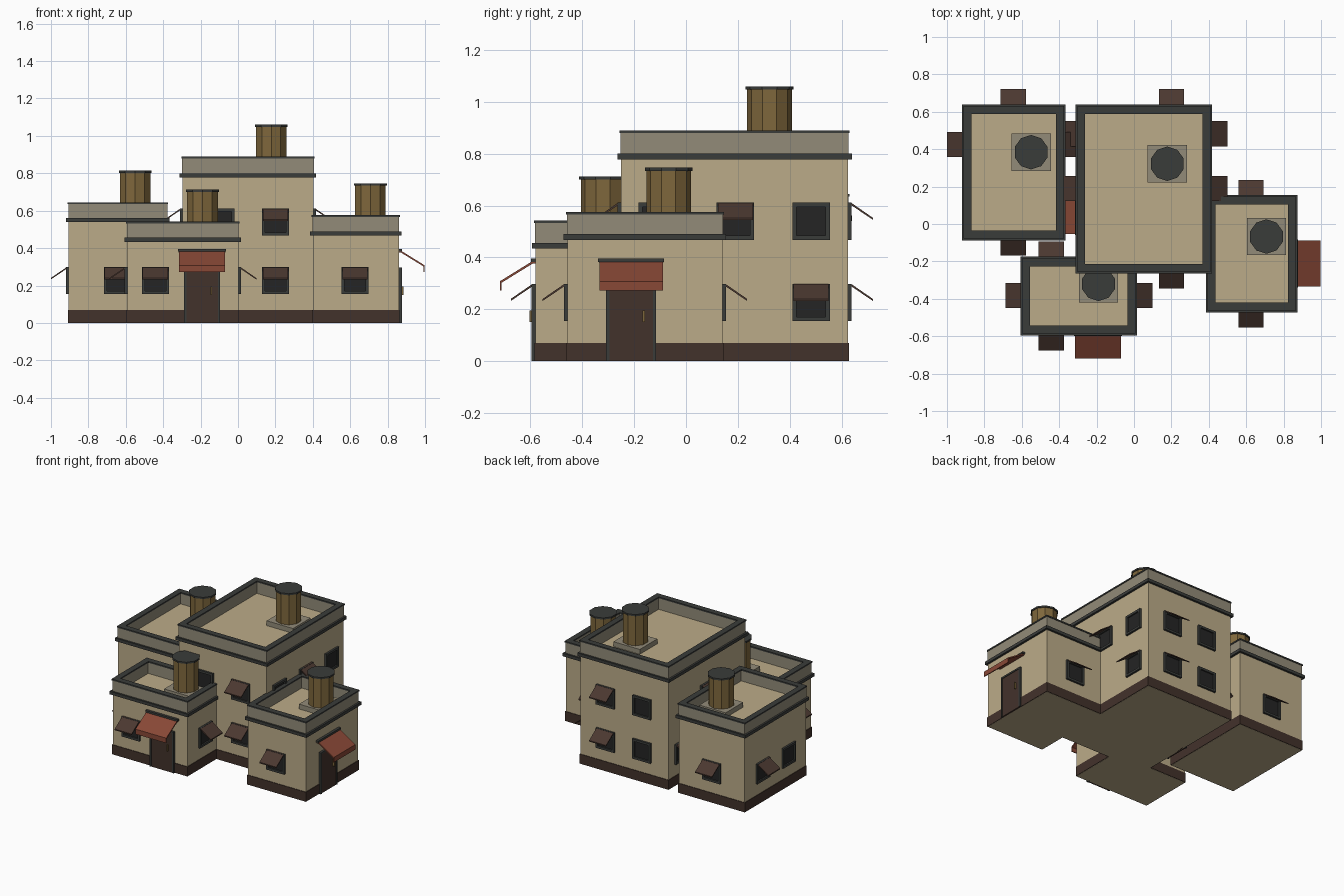
import bpy, bmesh
from math import pi
from mathutils import Matrix, Vector

if "Cube" in bpy.data.objects:
    bpy.data.objects.remove(bpy.data.objects["Cube"])


def mat(name, r, g, b):
    m = bpy.data.materials.new(name)
    m.diffuse_color = (r, g, b, 1)
    m.use_nodes = True
    m.node_tree.nodes["Principled BSDF"].inputs["Base Color"].default_value = m.diffuse_color
    return m


WALL = mat("wall_plaster", 0.50, 0.41, 0.25)
BASE = mat("base_brown", 0.055, 0.032, 0.024)
TRIM = mat("dark_trim", 0.042, 0.045, 0.042)
STONE = mat("parapet_grey", 0.29, 0.26, 0.19)
RED = mat("red_awning", 0.25, 0.065, 0.037)
SHADE = mat("brown_awning", 0.07, 0.04, 0.03)
GLASS = mat("dark_glass", 0.018, 0.018, 0.018)
BRASS = mat("chimney_brass", 0.21, 0.135, 0.045)


def finish(name, bm, m, M=Matrix()):
    bmesh.ops.recalc_face_normals(bm, faces=bm.faces)
    me = bpy.data.meshes.new(name)
    bm.to_mesh(me)
    bm.free()
    me.materials.append(m)
    ob = bpy.data.objects.new(name, me)
    ob.matrix_world = M
    bpy.context.collection.objects.link(ob)
    return ob


def box(name, x0, x1, y0, y1, z0, z1, m, M=Matrix()):
    bm = bmesh.new()
    T = Matrix.Translation(((x0 + x1) / 2, (y0 + y1) / 2, (z0 + z1) / 2))
    bmesh.ops.create_cube(bm, size=1, matrix=T @ Matrix.Diagonal((x1 - x0, y1 - y0, z1 - z0, 1)))
    return finish(name, bm, m, M)


def ring(name, x0, x1, y0, y1, z0, z1, t, m, M=Matrix()):
    """Rectangular frame of wall thickness t, extruded from z0 to z1."""
    bm = bmesh.new()
    loops = []
    for d, z in ((0, z0), (0, z1), (t, z1), (t, z0)):
        pts = ((x0 + d, y0 + d), (x1 - d, y0 + d), (x1 - d, y1 - d), (x0 + d, y1 - d))
        loops.append([bm.verts.new((x, y, z)) for x, y in pts])
    for i in range(4):
        a, b = loops[i], loops[(i + 1) % 4]
        for j in range(4):
            k = (j + 1) % 4
            bm.faces.new((a[j], a[k], b[k], b[j]))
    return finish(name, bm, m, M)


def extrude_profile(name, pts, w, m, M):
    """Closed (y, z) side profile stretched to width w along x."""
    bm = bmesh.new()
    f = bm.faces.new([bm.verts.new((-w / 2, y, z)) for y, z in pts])
    r = bmesh.ops.extrude_face_region(bm, geom=[f])
    bmesh.ops.translate(bm, vec=(w, 0, 0), verts=[v for v in r["geom"] if isinstance(v, bmesh.types.BMVert)])
    return finish(name, bm, m, M)


def cylinder(name, x, y, z0, z1, r, m):
    bm = bmesh.new()
    bmesh.ops.create_cone(bm, cap_ends=True, segments=10, radius1=r, radius2=r, depth=z1 - z0)
    ob = finish(name, bm, m, Matrix.Translation((x, y, (z0 + z1) / 2)))
    return ob


# wall frames: local x runs along the wall, local -y points outward
def wall_matrix(block, side, u):
    x0, x1, y0, y1 = block
    pos, q = {"front": ((u, y0), 0), "right": ((x1, u), 1),
              "back": ((u, y1), 2), "left": ((x0, u), 3)}[side]
    return Matrix.Translation((*pos, 0)) @ Matrix.Rotation(q * pi / 2, 4, "Z")


def window(name, block, side, u, floor, awning):
    M = wall_matrix(block, side, u)
    z = 0.155 + 0.313 * floor
    upright = M @ Matrix.Rotation(pi / 2, 4, "X")
    ring(name + "_frame", -0.072, 0.072, z, z + 0.143, -0.01, 0.014, 0.016, TRIM, upright)
    box(name + "_glass", -0.06, 0.06, -0.004, 0.01, z + 0.012, z + 0.131, GLASS, M)
    if awning:
        t = z + 0.143
        extrude_profile(name + "_awning", [(0, t), (-0.012, t), (-0.096, t - 0.058),
                        (-0.096, t - 0.066), (-0.012, t - 0.009), (0, t - 0.009)], 0.135, SHADE, M)


def door(name, block, side, u):
    M = wall_matrix(block, side, u)
    box(name + "_panel", -0.085, 0.085, -0.012, 0.01, 0, 0.29, BASE, M)
    for s in (-1, 1):
        box(name + "_jamb", s * 0.09 - 0.006, s * 0.09 + 0.006, -0.016, 0.01, 0, 0.29, TRIM, M)
    box(name + "_lintel", -0.096, 0.096, -0.016, 0.01, 0.285, 0.297, TRIM, M)
    box(name + "_handle", 0.045, 0.053, -0.024, -0.01, 0.15, 0.195, BRASS, M)
    # sloped red canopy with hanging valance and dark top rail
    extrude_profile(name + "_canopy", [(0, 0.388), (-0.012, 0.386), (-0.138, 0.308), (-0.138, 0.272),
                    (-0.132, 0.272), (-0.132, 0.302), (-0.012, 0.376), (0, 0.376)], 0.245, RED, M)
    box(name + "_canopy_rail", -0.128, 0.128, -0.018, 0.01, 0.382, 0.396, TRIM, M)


# block footprint, trim height, parapet top, chimney position
blocks = {
    "main": ((-0.297, 0.403, -0.25, 0.625), 0.778, 0.89, (0.178, 0.322)),
    "left": ((-0.905, -0.38, -0.072, 0.625), 0.54, 0.645, (-0.55, 0.384)),
    "front": ((-0.592, 0.002, -0.58, -0.19), 0.434, 0.543, (-0.19, -0.32)),
    "right": ((0.40, 0.86, -0.457, 0.14), 0.468, 0.576, (0.708, -0.067)),
}
for n, (b, zt, top, (cx, cy)) in blocks.items():
    x0, x1, y0, y1 = b

    def grown(d):
        return x0 - d, x1 + d, y0 - d, y1 + d

    roof = zt + 0.02
    box(n + "_walls", *b, 0, roof, WALL)
    ring(n + "_base_band", *grown(0.004), 0.001, 0.07, 0.02, BASE)
    ring(n + "_cornice", *grown(0.015), zt, zt + 0.022, 0.04, TRIM)
    ring(n + "_parapet", *grown(0.002), zt + 0.015, top - 0.008, 0.034, STONE)
    ring(n + "_parapet_cap", *grown(0.006), top - 0.01, top, 0.042, TRIM)
    # roof chimney on its plinth
    box(n + "_chimney_plinth", cx - 0.105, cx + 0.105, cy - 0.1, cy + 0.1, roof - 0.01, roof + 0.035, STONE)
    cylinder(n + "_chimney", cx, cy, roof + 0.03, top + 0.162, 0.086, BRASS)
    cylinder(n + "_chimney_cap", cx, cy, top + 0.158, top + 0.17, 0.092, TRIM)

# windows: block, side, position along wall, floor, awning
for blk, side, u, floor, awn in [
    ("main", "front", 0.2, 0, 1), ("main", "front", 0.2, 1, 1), ("main", "front", -0.09, 1, 0),
    ("main", "back", 0.2, 0, 1), ("main", "back", 0.2, 1, 1),
    ("main", "back", -0.09, 0, 0), ("main", "back", -0.09, 1, 0),
    ("main", "right", 0.483, 0, 1), ("main", "right", 0.483, 1, 0),
    ("main", "right", 0.19, 1, 1), ("main", "right", -0.112, 1, 0),
    ("main", "left", 0.483, 0, 1), ("main", "left", 0.19, 1, 1),
    ("left", "front", -0.645, 0, 1), ("left", "back", -0.645, 0, 1),
    ("left", "left", 0.425, 0, 1), ("left", "left", 0.13, 0, 0), ("left", "right", 0.425, 0, 1),
    ("front", "front", -0.442, 0, 1), ("front", "back", -0.442, 0, 1),
    ("front", "left", -0.382, 0, 1), ("front", "right", -0.382, 0, 1),
    ("right", "front", 0.625, 0, 1), ("right", "back", 0.625, 0, 1),
]:
    window(f"{blk}_{side}_window", blocks[blk][0], side, u, floor, awn)

# doors
door("front_door", blocks["front"][0], "front", -0.192)
door("right_door", blocks["right"][0], "right", -0.212)
door("alley_door", blocks["main"][0], "left", 0.07)
